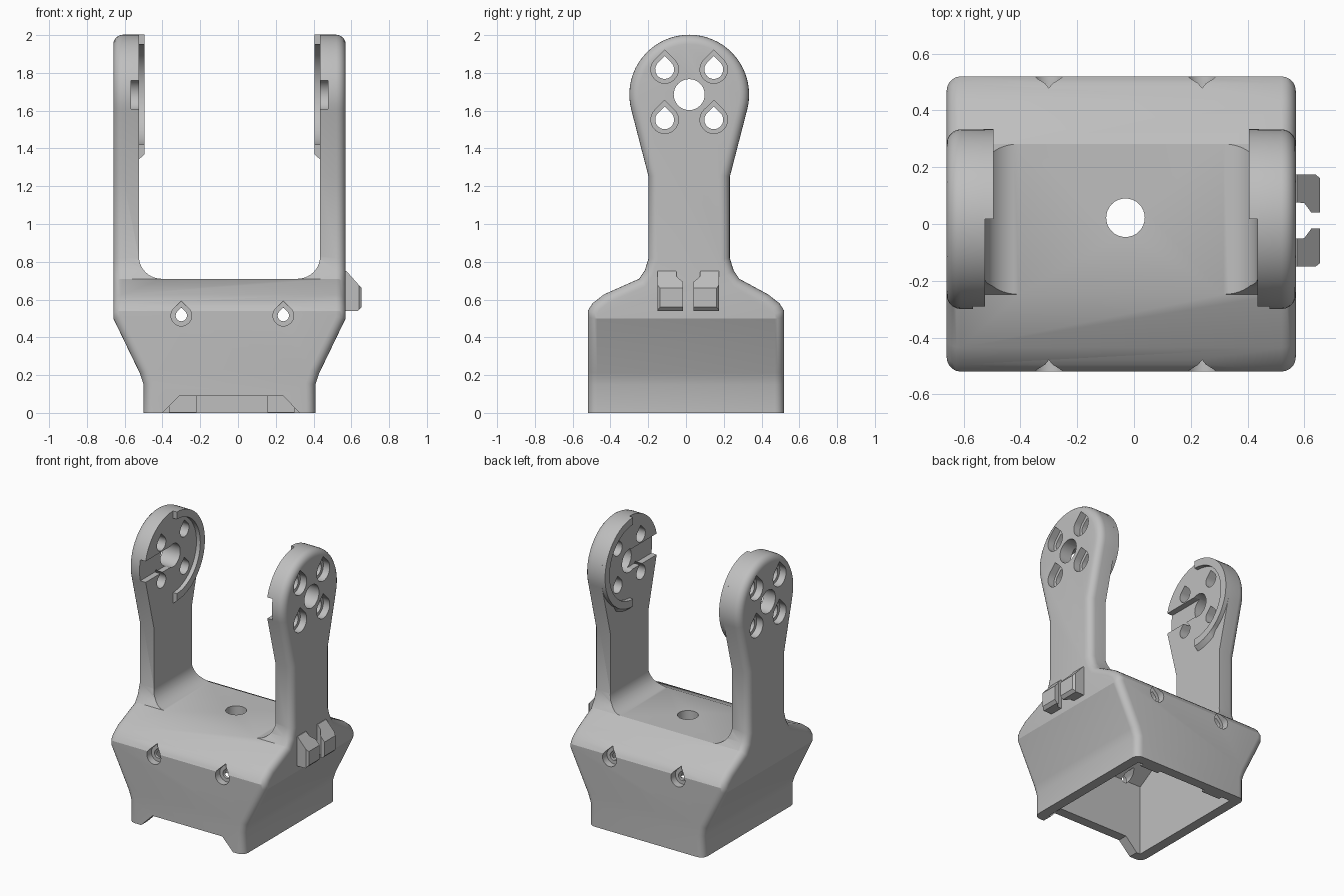
import bpy, bmesh
from math import sin, cos, radians

if "Cube" in bpy.data.objects:
    bpy.data.objects.remove(bpy.data.objects["Cube"])

grey = bpy.data.materials.new("plain grey")
grey.use_nodes = True
grey.diffuse_color = (0.52, 0.52, 0.52, 1)
grey.node_tree.nodes["Principled BSDF"].inputs["Base Color"].default_value = (0.52, 0.52, 0.52, 1)

CX, CY, PZ, R = -0.045, 0.017, 1.685, 0.317   # mid plane, arm centre, pivot height, head radius
HALF, INNER = 0.615, 0.48                     # outer and inner half widths of the fork


def to_object(bm, name):
    bmesh.ops.recalc_face_normals(bm, faces=bm.faces)
    mesh = bpy.data.meshes.new(name)
    bm.to_mesh(mesh)
    bm.free()
    mesh.materials.append(grey)
    ob = bpy.data.objects.new(name, mesh)
    bpy.context.collection.objects.link(ob)
    return ob


def place(axis, p, t):
    return {"x": (t, p[0], p[1]), "y": (p[0], t, p[1]), "z": (p[0], p[1], t)}[axis]


def prism(name, pts, axis, a, b):
    """Outline extruded along an axis from a to b."""
    bm = bmesh.new()
    ends = [[bm.verts.new(place(axis, p, t)) for p in pts] for t in (a, b)]
    bm.faces.new(ends[0])
    bm.faces.new(ends[1])
    for i in range(len(pts)):
        j = (i + 1) % len(pts)
        bm.faces.new((ends[0][i], ends[0][j], ends[1][j], ends[1][i]))
    return to_object(bm, name)


def arc(cx, cy, r, start, end, n):
    angles = [radians(start + (end - start) * i / n) for i in range(n + 1)]
    return [(cx + r * cos(a), cy + r * sin(a)) for a in angles]


def circle(cx, cy, r):
    return arc(cx, cy, r, 0, 348.75, 31)


def teardrop(cx, cy, r):
    return arc(cx, cy, r, 135, 405, 20) + [(cx, cy + r * 1.414)]


def rect(x0, y0, x1, y1):
    return [(x0, y0), (x1, y0), (x1, y1), (x0, y1)]


def apply_boolean(ob, cutter, operation="DIFFERENCE"):
    cutter.hide_render = True
    mod = ob.modifiers.new("cut", "BOOLEAN")
    mod.operation = operation
    mod.solver = "EXACT"
    mod.object = cutter
    bpy.context.view_layer.objects.active = ob
    bpy.ops.object.modifier_apply(modifier=mod.name)
    bpy.data.objects.remove(cutter)


def smooth(ob):
    bpy.ops.object.select_all(action="DESELECT")
    ob.select_set(True)
    bpy.context.view_layer.objects.active = ob
    bpy.ops.object.shade_smooth_by_angle(angle=radians(25))


# Bracket shell: side outline with flared lower side walls and rounded rims
flare = [(0, 0.16), (0.15, 0.16), (0.21, 0.14), (0.5, 0)]
shoulder = [(0.52, 0.54), (0.495, 0.58), (0.435, 0.627)]
neck = [(0.265, 0.71), (0.235, 0.755), (0.215, 0.82), (0.215, 1.25)]
head = arc(0, PZ, R, -14.5, 90, 18)
right = [(0.52, z) for z, _ in flare] + shoulder + [(y + CY, z) for y, z in neck + head]
left = [(-0.52, z) for z, _ in flare] + [(-y, z) for y, z in shoulder]
left += [(CY - y, z) for y, z in neck + head[:-1]]
outline = right + left[::-1]
inset = dict(flare)
n = len(outline)
k = len(flare)

bm = bmesh.new()
sides = []
caps = []
for s in (-1, 1):
    ring = [bm.verts.new((CX + s * (HALF - inset.get(z, 0)), y, z)) for y, z in outline]
    for i in range(k - 1):
        caps.append(bm.faces.new((ring[i], ring[i + 1], ring[n - 2 - i], ring[n - 1 - i])))
    caps.append(bm.faces.new(ring[k - 1:n - k + 1]))
    sides.append(ring)
for i in range(n):
    j = (i + 1) % n
    bm.faces.new((sides[0][i], sides[0][j], sides[1][j], sides[1][i]))
rims = [e for e in bm.edges
        if sum(f in caps for f in e.link_faces) == 1
        and max(v.co.z for v in e.verts) > 0.01]
bmesh.ops.recalc_face_normals(bm, faces=bm.faces)
bmesh.ops.bevel(bm, geom=rims, offset=0.05, segments=5, profile=0.5,
                affect="EDGES", clamp_overlap=False)
bracket = to_object(bm, "fork_bracket")

# Gap between the arms, with filleted lower corners
gap = arc(CX - INNER + 0.12, 0.83, 0.12, 180, 270, 10)
gap += arc(CX + INNER - 0.12, 0.83, 0.12, 270, 360, 10)
gap += [(CX + INNER, 2.2), (CX - INNER, 2.2)]
apply_boolean(bracket, prism("gap_cutter", gap, "y", -1, 1))

# Open housing underneath, cable hole and front notch
cavity = [(-0.45, -0.1), (0.45, -0.1), (0.45, 0.5), (0.25, 0.62), (-0.25, 0.62), (-0.45, 0.5)]
apply_boolean(bracket, prism("cavity_cutter", cavity, "x", -0.43, 0.34))
apply_boolean(bracket, prism("cable_cutter", circle(-0.03, 0.022, 0.068), "z", 0.4, 0.9))
notch = [(-0.49, -0.09), (0.41, -0.09), (0.24, 0.09), (-0.31, 0.09)]
apply_boolean(bracket, prism("notch_cutter", notch, "y", -0.7, -0.4))

# Countersunk screw holes in the front and back walls
for x in (-0.3, 0.24):
    for s in (-1, 1):
        apply_boolean(bracket, prism("recess_cutter", teardrop(x, 0.515, 0.055), "y", s * 0.47, s * 0.7))
        apply_boolean(bracket, prism("screw_cutter", teardrop(x, 0.515, 0.03), "y", s * 0.36, s * 0.6))

for s in (-1, 1):
    # Pivot hole, screw holes and horn slot in each arm
    inside, outside = CX + s * 0.4, CX + s * 0.8
    apply_boolean(bracket, prism("pivot_cutter", circle(CY, PZ, 0.082), "x", inside, outside))
    for dy in (-0.13, 0.13):
        for dz in (-0.133, 0.133):
            y, z = CY + dy, PZ + dz
            apply_boolean(bracket, prism("bolt_cutter", teardrop(y, z, 0.05), "x", inside, outside))
            apply_boolean(bracket, prism("bolt_recess_cutter", teardrop(y, z, 0.073), "x",
                                         CX + s * 0.565, outside))
    apply_boolean(bracket, prism("slot_cutter", rect(-0.5, 1.61, CY, 1.76), "x",
                                 inside, CX + s * 0.522))

    # Half ring locating lip on the inner face, chamfered at the bottom
    lip = prism(("right" if s < 0 else "left") + "_locating_lip",
                arc(CY, PZ, R, 90, -90, 32) + arc(CY, PZ, 0.265, -90, 90, 32), "x",
                CX + s * 0.45, CX + s * (INNER + 0.005))
    for v in lip.data.vertices:
        if abs(v.co.x - CX) > 0.47 and v.co.z < 1.41:
            v.co.z -= 0.03
    smooth(lip)
smooth(bracket)

# Guide ribs on the inside of the back wall
for name, x0, x1 in (("right", -0.365, -0.22), ("left", 0.155, 0.3)):
    prism(name + "_guide_rib", rect(x0, 0.42, x1, 0.455), "z", 0.002, 0.48)

# Cable clip: two facing hooks with a sloped top
for name, s in (("front", -1), ("back", 1)):
    plan = [(0.54, 0.162), (0.64, 0.162), (0.655, 0.15), (0.655, 0.028),
            (0.625, 0.028), (0.6, 0.062), (0.54, 0.066)]
    hook = prism(name + "_clip_hook", [(x, 0.012 + s * y) for x, y in plan], "z", 0.5, 0.8)
    slope = [(0.5, 0.54), (0.635, 0.54), (0.655, 0.56), (0.655, 0.66),
             (0.575, 0.75), (0.5, 0.75)]
    apply_boolean(hook, prism("slope_cutter", slope, "y", -0.4, 0.4), "INTERSECT")
    smooth(hook)
